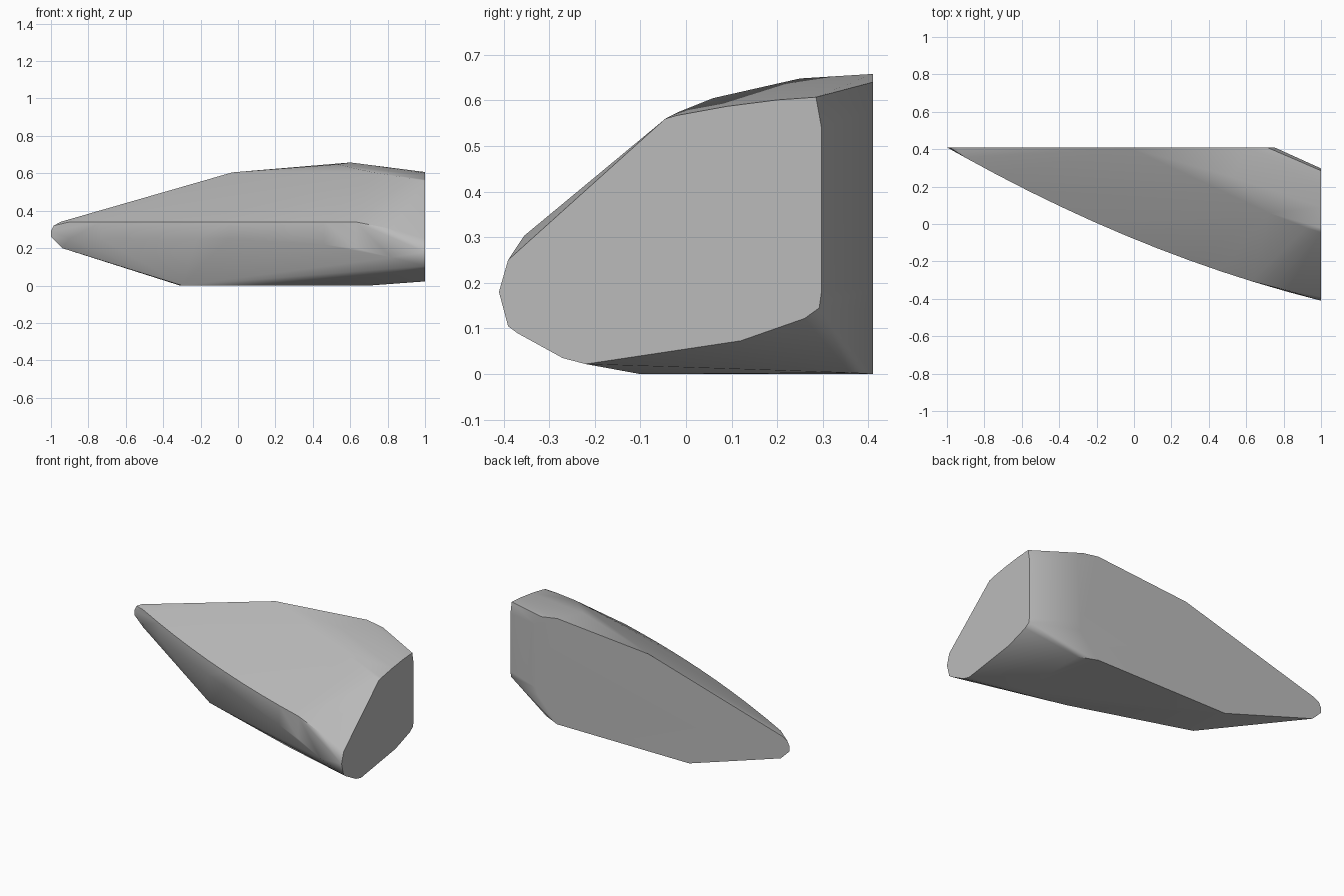
import bpy
import bmesh
import math

if "Cube" in bpy.data.objects:
    bpy.data.objects.remove(bpy.data.objects["Cube"], do_unlink=True)


def front_y(x):
    """Curved sweep of the front edge from the tip to the wide end."""
    return -0.08 - 0.41 * x + 0.08 * x * x


# Flat end outline (y, z) at x = 1
end = [(-0.41, 0.18), (-0.39, 0.25), (-0.045, 0.56), (-0.02, 0.567),
       (0.09, 0.587), (0.2, 0.601), (0.285, 0.607), (0.297, 0.54),
       (0.297, 0.18), (0.292, 0.145), (0.26, 0.122), (0.12, 0.073),
       (-0.22, 0.022), (-0.27, 0.035), (-0.37, 0.09), (-0.39, 0.105)]
points = [(1, y, z) for y, z in end]

# Flat back outline (x, z) at y = 0.41
back = [(-1, 0.26), (-1, 0.29), (-0.985, 0.32), (-0.95, 0.34),
        (-0.03, 0.605), (0.6, 0.658), (0.71, 0.64), (0.75, 0.58),
        (0.75, 0.19), (0.73, 0.14), (0.6, 0), (-0.31, 0), (-0.94, 0.2)]
points += [(x, 0.41, z) for x, z in back]

# Narrow band along the curved front
for i in range(10):
    x = -0.9 + i * 0.17
    low = 0.25 - 0.12 * max(0, x - 0.2)
    points += [(x, front_y(x), low), (x, front_y(x), 0.34)]
points += [(0.82, -0.355, 0.303), (0.82, front_y(0.82), 0.15)]

# Crest of the upper surface and rim of the flat underside
points += [(0.53, 0.25, 0.648), (0.72, 0.06, 0.605), (0.92, -0.02, 0.573),
           (-0.3, 0.15, 0), (0.41, -0.08, 0), (0.7, -0.1, 0), (0.71, 0.36, 0.003)]

bm = bmesh.new()
for p in points:
    bm.verts.new(p)
hull = bmesh.ops.convex_hull(bm, input=bm.verts[:])
loose = [v for v in bm.verts if not v.link_faces]
bmesh.ops.delete(bm, geom=loose, context="VERTS")
bmesh.ops.dissolve_limit(bm, angle_limit=math.radians(1),
                         verts=bm.verts[:], edges=bm.edges[:])
bmesh.ops.recalc_face_normals(bm, faces=bm.faces[:])

mesh = bpy.data.meshes.new("rock_wedge")
bm.to_mesh(mesh)
bm.free()
rock = bpy.data.objects.new("rock_wedge", mesh)
bpy.context.collection.objects.link(rock)

# Plain grey stone
stone = bpy.data.materials.new("stone_grey")
stone.use_nodes = True
colour = (0.5, 0.5, 0.5, 1)
stone.diffuse_color = colour
stone.node_tree.nodes["Principled BSDF"].inputs["Base Color"].default_value = colour
mesh.materials.append(stone)

# Soft shading with crisp outer edges
bpy.ops.object.select_all(action="DESELECT")
rock.select_set(True)
bpy.context.view_layer.objects.active = rock
bpy.ops.object.shade_smooth_by_angle(angle=math.radians(35))
weighted = rock.modifiers.new("even_shading", "WEIGHTED_NORMAL")
weighted.keep_sharp = True
